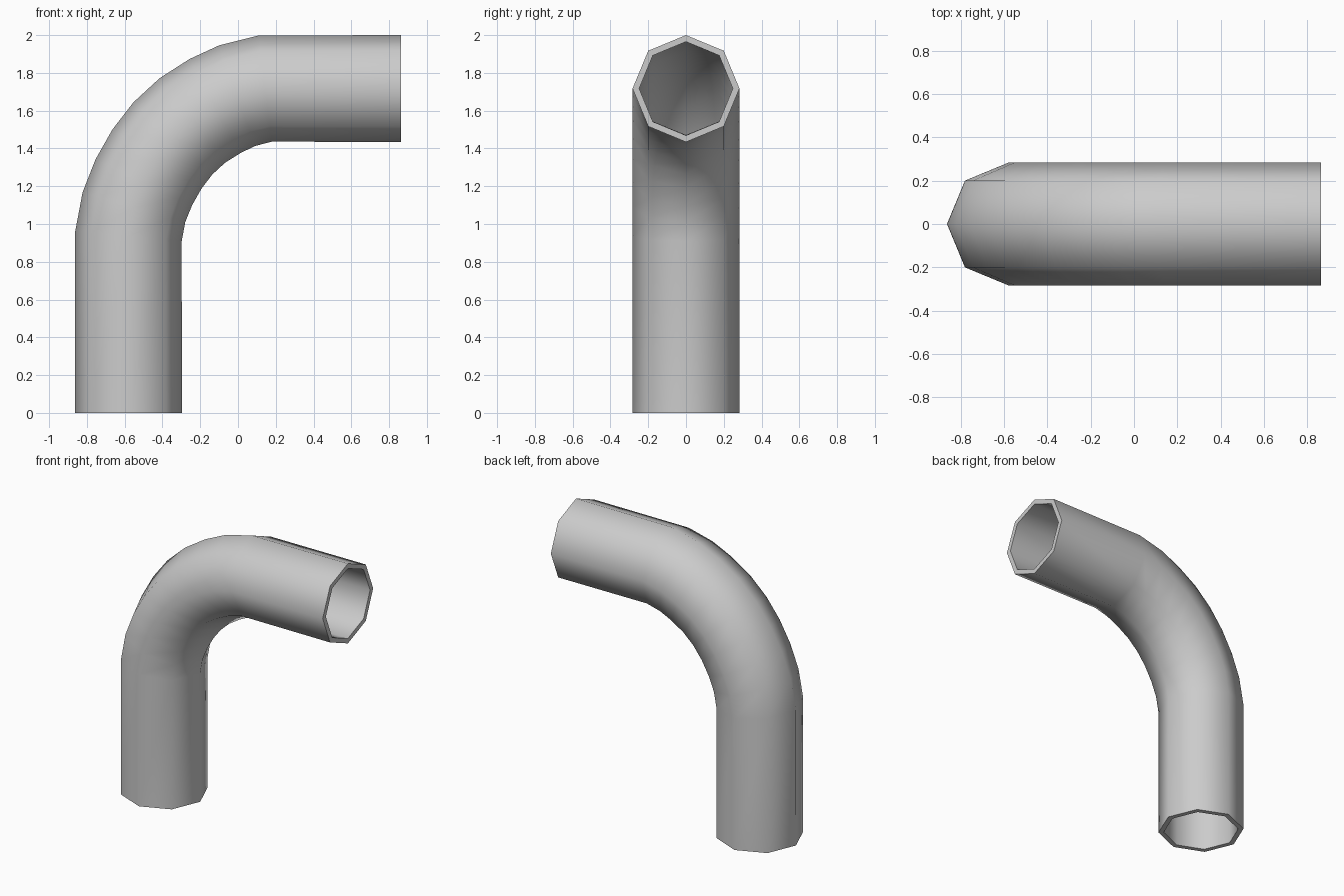
import bpy, bmesh
from math import sin, cos, pi, atan2, radians
from mathutils import Vector

if "Cube" in bpy.data.objects:
    bpy.data.objects.remove(bpy.data.objects["Cube"])

SIDES = 8
OUTER, INNER = 0.283, 0.248

# centre line of the pipe in the x-z plane
path = [(-0.58, 0), (-0.58, 0.935), (-0.551, 1.089), (-0.499, 1.22),
        (-0.429, 1.344), (-0.345, 1.453), (-0.242, 1.548), (-0.121, 1.625),
        (-0.003, 1.68), (0.144, 1.717), (0.863, 1.717)]
pts = [Vector((x, 0, z)) for x, z in path]

bm = bmesh.new()


def ring(i, radius):
    """Octagon across the path, turned to the average of its two segments."""
    before = (pts[i] - pts[i - 1]).normalized() if i > 0 else Vector()
    after = (pts[i + 1] - pts[i]).normalized() if i < len(pts) - 1 else Vector()
    tangent = (before + after).normalized()
    side = Vector((0, 1, 0))
    normal = side.cross(tangent)
    return [bm.verts.new(pts[i] + radius * (cos(a) * normal + sin(a) * side))
            for a in (2 * pi * k / SIDES for k in range(SIDES))]


def bridge(a, b):
    for k in range(SIDES):
        n = (k + 1) % SIDES
        bm.faces.new((a[k], a[n], b[n], b[k]))


# outer wall, inner wall and the two open rims form one closed loop of rings
last = len(pts) - 1
rings = [ring(i, OUTER) for i in range(last + 1)]
rings += [ring(i, INNER) for i in range(last, -1, -1)]
for j in range(len(rings)):
    bridge(rings[j], rings[(j + 1) % len(rings)])
bmesh.ops.recalc_face_normals(bm, faces=bm.faces)

mesh = bpy.data.meshes.new("bent_pipe")
bm.to_mesh(mesh)
bm.free()
pipe = bpy.data.objects.new("bent_pipe", mesh)
bpy.context.collection.objects.link(pipe)

# smooth walls, sharp rims
bpy.context.view_layer.objects.active = pipe
pipe.select_set(True)
bpy.ops.object.shade_smooth_by_angle(angle=radians(60))
